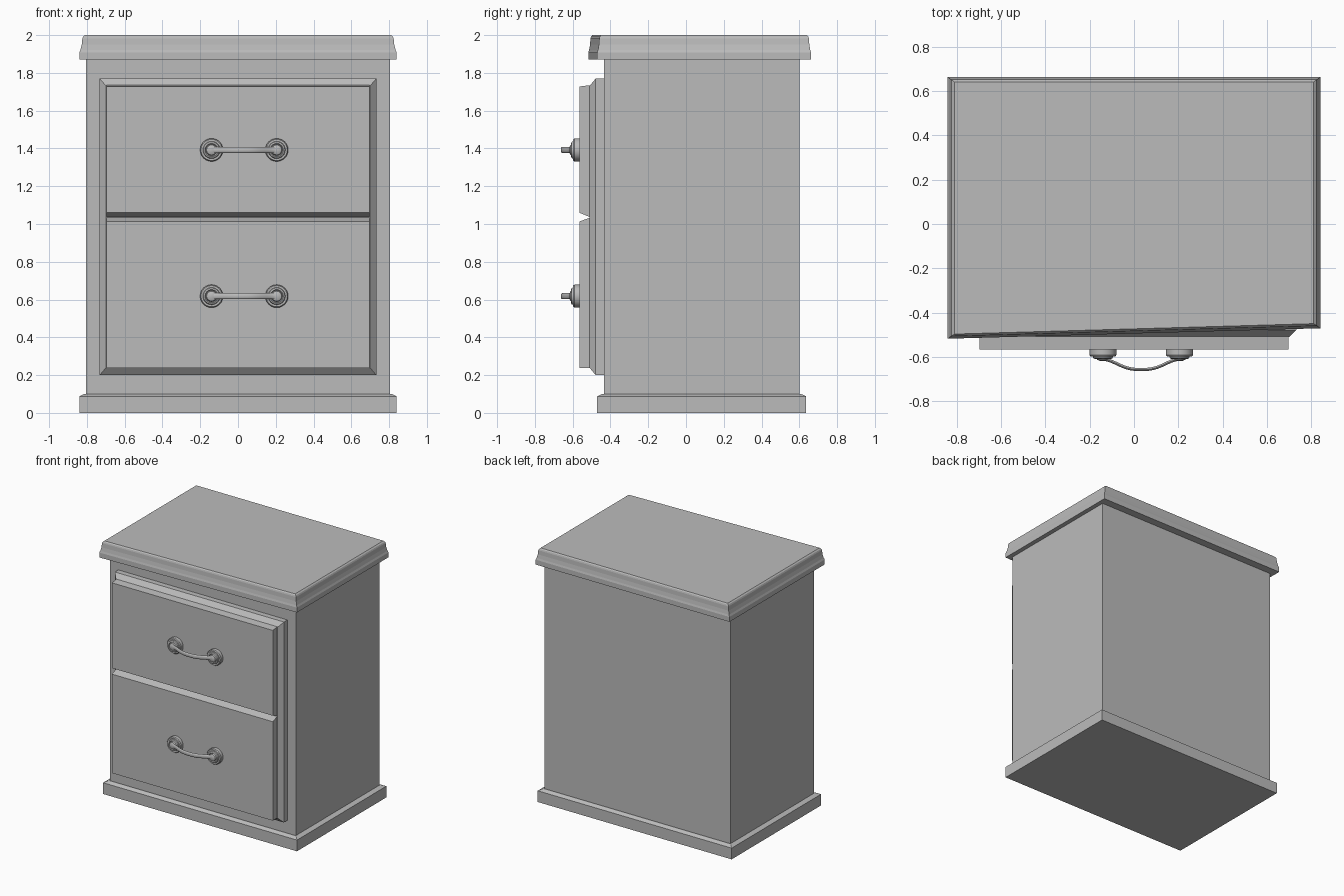
import bpy, bmesh, math
from mathutils import Vector

if "Cube" in bpy.data.objects:
    bpy.data.objects.remove(bpy.data.objects["Cube"], do_unlink=True)

GREY = (0.5, 0.5, 0.5, 1)
mat = bpy.data.materials.new("plain grey")
mat.use_nodes = True
mat.diffuse_color = GREY
mat.node_tree.nodes["Principled BSDF"].inputs["Base Color"].default_value = GREY


def loft(name, rings, smooth=False):
    """Skin a closed solid over a series of matching point rings."""
    bm = bmesh.new()
    rows = [[bm.verts.new(p) for p in ring] for ring in rings]
    n = len(rows[0])
    for a, b in zip(rows, rows[1:]):
        for i in range(n):
            j = (i + 1) % n
            bm.faces.new((a[i], a[j], b[j], b[i]))
    bm.faces.new(rows[0][::-1])
    bm.faces.new(rows[-1])
    bmesh.ops.recalc_face_normals(bm, faces=bm.faces)
    mesh = bpy.data.meshes.new(name)
    bm.to_mesh(mesh)
    bm.free()
    mesh.materials.append(mat)
    obj = bpy.data.objects.new(name, mesh)
    bpy.context.collection.objects.link(obj)
    if smooth:
        bpy.ops.object.select_all(action="DESELECT")
        obj.select_set(True)
        bpy.context.view_layer.objects.active = obj
        bpy.ops.object.shade_smooth_by_angle(angle=math.radians(35))
    return obj


def level(x, front, back, z, skew=0):
    """Horizontal rectangle; skew pushes the front right corner forward."""
    return [(-x, front - skew, z), (x, front, z), (x, back, z), (-x, back, z)]


def upright(x, low, high, y):
    """Rectangle facing the front."""
    return [(-x, y, low), (x, y, low), (x, y, high), (-x, y, high)]


# Cabinet body and plinth
loft("cabinet_body", [level(0.805, -0.435, 0.60, z) for z in (0.05, 1.9)])
loft("plinth", [level(0.84, -0.47, 0.635, 0), level(0.84, -0.47, 0.635, 0.088),
                level(0.815, -0.445, 0.61, 0.10)])

# Moulded top with a slightly slanted front edge
moulding = [(0, 1.87), (0, 1.908), (0.006, 1.922), (0.013, 1.95),
            (0.016, 1.982), (0.02, 1.992), (0.03, 2.0)]
loft("moulded_top", [level(0.84 - d, -0.47 + d * 0.7, 0.662 - d * 0.7, z, 0.047)
                     for d, z in moulding])

# Chamfered frame behind the drawers
loft("drawer_frame", [upright(0.732, 0.2, 1.77, -0.42), upright(0.732, 0.2, 1.77, -0.478),
                      upright(0.70, 0.238, 1.732, -0.51)])

# Drawer fronts, meeting in a V groove
loft("lower_drawer", [upright(0.697, 0.238, 1.035, -0.505),
                      upright(0.697, 0.238, 1.013, -0.565)])
loft("upper_drawer", [upright(0.697, 1.035, 1.735, -0.505),
                      upright(0.697, 1.06, 1.728, -0.565)])


def rosette(name, x, z):
    """Stepped round handle mount, turned about the y axis."""
    profile = [(0.061, 0.56), (0.061, 0.59), (0.056, 0.597), (0.046, 0.597),
               (0.043, 0.605), (0.035, 0.609), (0.03, 0.603), (0.026, 0.612), (0.012, 0.618)]
    turns = [math.tau * i / 24 for i in range(24)]
    loft(name, [[(x + r * math.cos(t), -y, z + r * math.sin(t)) for t in turns]
                for r, y in profile], True)


def bar(name, left, right, z):
    """Bowed pull of flattened oval section."""
    mid, half, steps = (left + right) / 2, (right - left) / 2, 20
    path = []
    for i in range(steps + 1):
        u = 2 * i / steps - 1
        bow = 0.5 + 0.5 * math.cos(math.pi * abs(u) ** 1.35)
        path.append(Vector((mid + half * u, -0.61 - 0.046 * bow, z)))
    rings = []
    for i, p in enumerate(path):
        along = (path[min(i + 1, steps)] - path[max(i - 1, 0)]).normalized()
        side = along.cross(Vector((0, 0, 1)))
        rings.append([p + side * 0.007 * math.cos(t) + Vector((0, 0, 0.016 * math.sin(t)))
                      for t in [math.tau * k / 12 for k in range(12)]])
    loft(name, rings, True)


# One handle per drawer
for drawer, height in (("lower", 0.618), ("upper", 1.392)):
    for side, x in (("right", -0.14), ("left", 0.205)):
        rosette(f"{drawer}_{side}_handle_mount", x, height)
    bar(f"{drawer}_handle_bar", -0.14, 0.205, height)
